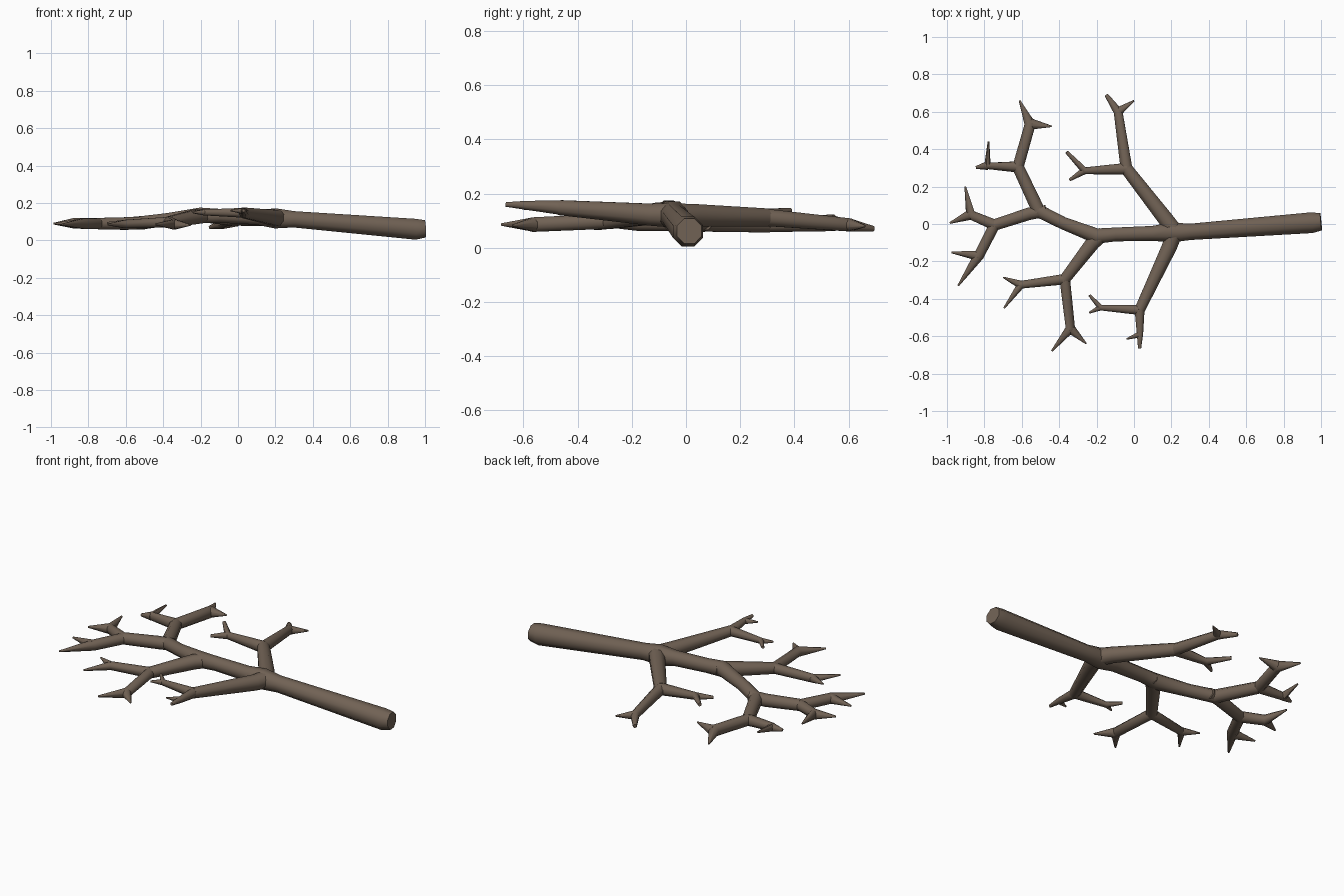
import bpy, bmesh, math
from mathutils import Vector

SIDES = 8

bark = bpy.data.materials.new("brown_bark")
bark.diffuse_color = (0.165, 0.122, 0.09, 1)


def sweep(bm, path):
    """Tapered tube through points (x, y, z, radius), with mitred rings."""
    pts = [Vector(p[:3]) for p in path]
    rings = []
    for i, p in enumerate(pts):
        a = (p - pts[i - 1]).normalized() if i else None
        b = (pts[i + 1] - p).normalized() if i < len(pts) - 1 else None
        d = (a + b).normalized() if a and b else (a or b)
        side = d.cross(Vector((0, 0, 1))).normalized()
        up = side.cross(d).normalized()
        ring = []
        for k in range(SIDES):
            t = 2 * math.pi * (k + 0.5) / SIDES
            ring.append(bm.verts.new(p + path[i][3] * (side * math.cos(t) + up * math.sin(t))))
        rings.append(ring)
    for r0, r1 in zip(rings, rings[1:]):
        for k in range(SIDES):
            n = (k + 1) % SIDES
            bm.faces.new((r0[k], r0[n], r1[n], r1[k]))
    bm.faces.new(rings[0])
    bm.faces.new(rings[-1])


def make_part(name, paths):
    bm = bmesh.new()
    for path in paths:
        sweep(bm, path)
    bmesh.ops.recalc_face_normals(bm, faces=bm.faces)
    me = bpy.data.meshes.new(name)
    bm.to_mesh(me)
    bm.free()
    me.materials.append(bark)
    ob = bpy.data.objects.new(name, me)
    bpy.context.collection.objects.link(ob)
    bpy.context.view_layer.objects.active = ob
    ob.select_set(True)
    bpy.ops.object.shade_smooth_by_angle(angle=math.radians(50))
    ob.select_set(False)


def fork(node, elbow, tip, side_tip):
    """Twig from a node to an elbow, splitting into two pointed tips."""
    start = node[:3] + (node[3] * 0.95,)
    return [[start, elbow, tip], [elbow, side_tip]]


# main stem, thick cut end at +x
crotch = (0.2, -0.045, 0.118, 0.058)
mid = (-0.2, -0.065, 0.134, 0.045)
upper = (-0.51, 0.07, 0.095, 0.038)
make_part("main_stem", [
    [(1.0, 0.012, 0.062, 0.05), (0.95, 0.007, 0.06, 0.06),
     (0.3, -0.042, 0.113, 0.047), crotch, (0.1, -0.05, 0.124, 0.043),
     (-0.1, -0.056, 0.132, 0.04), mid, (-0.38, 0.005, 0.112, 0.036), upper]])

# back branch near the thick end
n = (-0.04, 0.295, 0.112, 0.036)
make_part("lower_back_branch",
    [[(0.23, -0.06, 0.118, 0.05), (0.17, 0.025, 0.12, 0.045), n]]
    + fork(n, (-0.085, 0.6, 0.085, 0.026), (-0.148, 0.69, 0.07, 0.011), (0.0, 0.66, 0.08, 0.004))
    + fork(n, (-0.265, 0.285, 0.125, 0.021), (-0.36, 0.385, 0.138, 0.01), (-0.345, 0.235, 0.12, 0.008)))

# front branch near the thick end
n = (0.03, -0.46, 0.148, 0.03)
make_part("lower_front_branch",
    [[(0.22, -0.03, 0.12, 0.05), (0.19, -0.12, 0.122, 0.044), n]]
    + fork(n, (0.032, -0.59, 0.157, 0.018), (0.03, -0.665, 0.16, 0.009), (-0.04, -0.615, 0.16, 0.004))
    + fork(n, (-0.18, -0.447, 0.15, 0.017), (-0.238, -0.38, 0.152, 0.008), (-0.24, -0.475, 0.15, 0.005)))

# front branch at mid length
n = (-0.37, -0.295, 0.098, 0.032)
make_part("middle_front_branch",
    [[(-0.16, -0.05, 0.134, 0.04), (-0.22, -0.1, 0.128, 0.042), n]]
    + fork(n, (-0.34, -0.56, 0.086, 0.029), (-0.44, -0.68, 0.086, 0.005), (-0.255, -0.64, 0.082, 0.004))
    + fork(n, (-0.605, -0.325, 0.088, 0.024), (-0.695, -0.45, 0.085, 0.005), (-0.7, -0.285, 0.095, 0.004)))

# back branch towards the thin end
n = (-0.62, 0.305, 0.088, 0.034)
make_part("upper_back_branch",
    [[upper, n]]
    + fork(n, (-0.555, 0.535, 0.092, 0.033), (-0.612, 0.66, 0.078, 0.005), (-0.44, 0.522, 0.108, 0.004))
    + fork(n, (-0.785, 0.312, 0.09, 0.025), (-0.778, 0.44, 0.108, 0.005), (-0.845, 0.302, 0.085, 0.008)))

# thin end of the stem
n = (-0.745, -0.005, 0.09, 0.033)
make_part("tip_branch",
    [[(-0.47, 0.07, 0.098, 0.034), (-0.56, 0.055, 0.092, 0.036), n]]
    + fork(n, (-0.875, 0.05, 0.092, 0.03), (-0.902, 0.2, 0.1, 0.005), (-0.985, 0.005, 0.09, 0.005))
    + fork(n, (-0.83, -0.17, 0.09, 0.03), (-0.94, -0.33, 0.085, 0.005), (-0.975, -0.152, 0.09, 0.005)))
